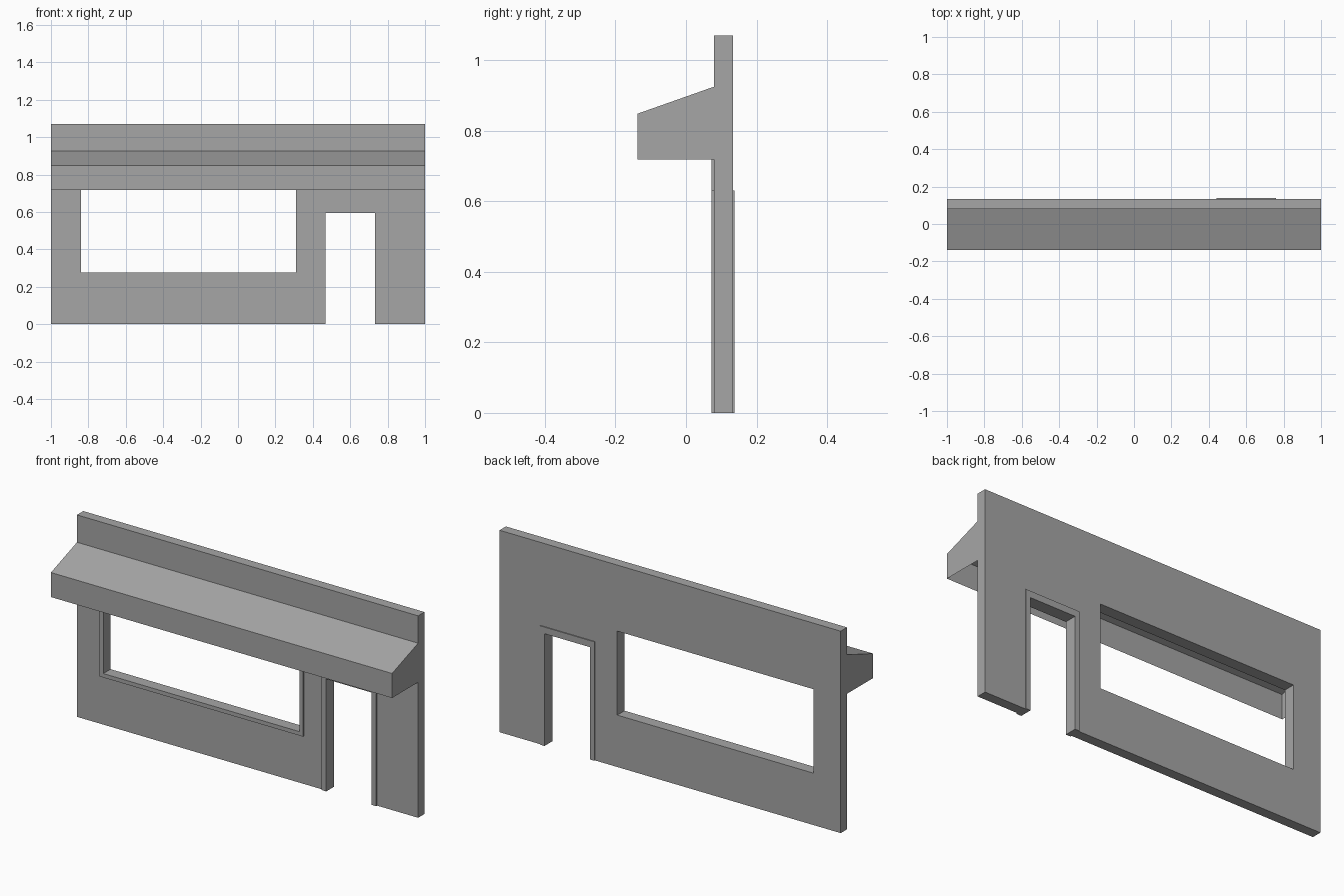
import bpy
import bmesh
from math import radians
from mathutils import Matrix

cube = bpy.data.objects.get("Cube")
if cube:
    bpy.data.objects.remove(cube)

grey = bpy.data.materials.new("plain grey")
grey.use_nodes = True
colour = (0.38, 0.38, 0.38, 1)
grey.diffuse_color = colour
grey.node_tree.nodes["Principled BSDF"].inputs["Base Color"].default_value = colour


def rect(x0, x1, z0, z1):
    return [(x0, z0), (x1, z0), (x1, z1), (x0, z1)]


def arch(x0, x1, top):
    """Door-shaped path, open at the ground, from left to right."""
    return [(x0, 0), (x0, top), (x1, top), (x1, 0)]


def slab(name, outlines, y0, y1):
    """Filled front-facing outlines (inner ones are holes) given depth in y."""
    curve = bpy.data.curves.new(name, "CURVE")
    curve.dimensions = "2D"
    curve.fill_mode = "BOTH"
    curve.extrude = (y1 - y0) / 2
    for points in outlines:
        spline = curve.splines.new("POLY")
        spline.points.add(len(points) - 1)
        for point, (x, z) in zip(spline.points, points):
            point.co = (x, z, 0, 1)
        spline.use_cyclic_u = True
    obj = bpy.data.objects.new(name, curve)
    bpy.context.collection.objects.link(obj)
    bpy.ops.object.select_all(action="DESELECT")
    obj.select_set(True)
    bpy.context.view_layer.objects.active = obj
    bpy.ops.object.convert(target="MESH")
    obj = bpy.context.view_layer.objects.active
    mesh = obj.data
    mesh.transform(Matrix.Translation((0, (y0 + y1) / 2, 0))
                   @ Matrix.Rotation(radians(90), 4, "X"))
    bm = bmesh.new()
    bm.from_mesh(mesh)
    bmesh.ops.remove_doubles(bm, verts=bm.verts, dist=0.0001)
    bmesh.ops.recalc_face_normals(bm, faces=bm.faces)
    for face in bm.faces:
        face.smooth = False
    bm.to_mesh(mesh)
    bm.free()
    mesh.materials.clear()
    mesh.materials.append(grey)
    return obj


WALL_FRONT, WALL_BACK = 0.08, 0.133
TRIM_FRONT, TRIM_BACK = 0.072, 0.138

# Wall with a door notch and a window hole
door_outer = arch(0.44, 0.76, 0.63)
door_inner = arch(0.467, 0.733, 0.595)
window = rect(-0.84, 0.31, 0.275, 0.72)
wall_outline = [(-1, 0)] + door_outer + [(1, 0), (1, 1.07), (-1, 1.07)]
slab("wall", [wall_outline, window], WALL_FRONT, WALL_BACK)

# Door frame stands proud of both wall faces
slab("door_frame", [door_outer + door_inner[::-1]], TRIM_FRONT, TRIM_BACK)

# Window trim on the front only
t = 0.021
window_outer = rect(-0.84 - t, 0.31 + t, 0.275 - t, 0.72 + t)
slab("window_trim", [window_outer, window], TRIM_FRONT, WALL_FRONT)

# Awning: a thin shell, open underneath and against the wall
profile = [(WALL_FRONT, 0.718), (-0.138, 0.718), (-0.138, 0.848), (WALL_FRONT, 0.925)]
bm = bmesh.new()
left, right = [[bm.verts.new((x, y, z)) for y, z in profile] for x in (1, -1)]
bm.faces.new(left[::-1])
bm.faces.new(right)
for i in (1, 2):
    bm.faces.new((left[i], left[i + 1], right[i + 1], right[i]))
bmesh.ops.recalc_face_normals(bm, faces=bm.faces)
front = min(bm.faces, key=lambda f: f.calc_center_median().y)
if front.normal.y > 0:
    bmesh.ops.reverse_faces(bm, faces=bm.faces)
mesh = bpy.data.meshes.new("awning")
bm.to_mesh(mesh)
bm.free()
mesh.materials.append(grey)
bpy.context.collection.objects.link(bpy.data.objects.new("awning", mesh))
